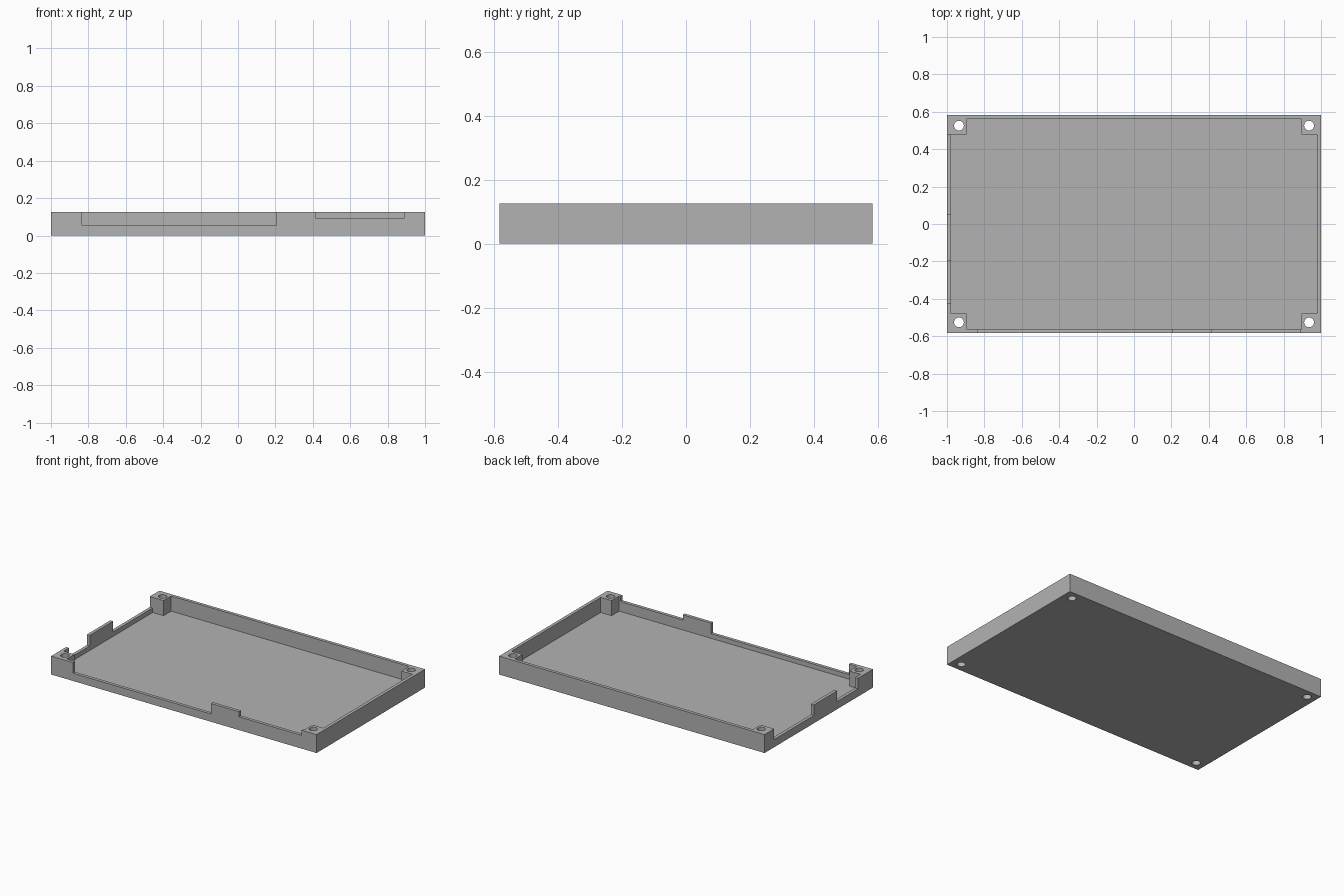
import bpy, bmesh, math

if "Cube" in bpy.data.objects:
    bpy.data.objects.remove(bpy.data.objects["Cube"])

HX, HY, HEIGHT = 1.0, 0.583, 0.125   # outer half sizes and height
WALL, POST = 0.022, 0.104            # wall / floor thickness, corner post size
RIM = 0.053                          # height of the low rim inside the notches

gray = bpy.data.materials.new("gray_plastic")
gray.diffuse_color = (0.45, 0.45, 0.45, 1)
gray.use_nodes = True
gray.node_tree.nodes["Principled BSDF"].inputs["Base Color"].default_value = gray.diffuse_color


def prism(name, points, z0, z1):
    """Extrude a flat outline from z0 to z1."""
    bm = bmesh.new()
    face = bm.faces.new([bm.verts.new((x, y, z0)) for x, y in points])
    new = bmesh.ops.extrude_face_region(bm, geom=[face])["geom"]
    bmesh.ops.translate(bm, vec=(0, 0, z1 - z0),
                        verts=[v for v in new if isinstance(v, bmesh.types.BMVert)])
    bmesh.ops.recalc_face_normals(bm, faces=bm.faces)
    mesh = bpy.data.meshes.new(name)
    bm.to_mesh(mesh)
    bm.free()
    mesh.materials.append(gray)
    obj = bpy.data.objects.new(name, mesh)
    bpy.context.collection.objects.link(obj)
    return obj


def rect(x0, x1, y0, y1):
    return [(x0, y0), (x1, y0), (x1, y1), (x0, y1)]


def circle(cx, cy, r, n=32):
    return [(cx + r * math.cos(2 * math.pi * i / n),
             cy + r * math.sin(2 * math.pi * i / n)) for i in range(n)]


def cut(target, cutter):
    """Subtract the cutter from the target, then remove the cutter."""
    mod = target.modifiers.new("cut", 'BOOLEAN')
    mod.operation, mod.solver, mod.object = 'DIFFERENCE', 'EXACT', cutter
    bpy.context.view_layer.objects.active = target
    bpy.ops.object.modifier_apply(modifier=mod.name)
    bpy.data.objects.remove(cutter)


tray = prism("tray", rect(-HX, HX, -HY, HY), 0, HEIGHT)
TOP = HEIGHT + 0.1

# Cavity: rectangle with the four corner posts left standing
ix, iy, px, py = HX - WALL, HY - WALL, HX - POST, HY - POST
cavity = [(ix, -py), (ix, py), (px, py), (px, iy), (-px, iy), (-px, py),
          (-ix, py), (-ix, -py), (-px, -py), (-px, -iy), (px, -iy), (px, -py)]
cut(tray, prism("cavity_cutter", cavity, WALL, TOP))

# Connector notches in the front wall
for x0, x1, z in ((-0.835, 0.205, RIM), (0.417, 0.888, 0.09)):
    cut(tray, prism("front_notch_cutter", rect(x0, x1, -HY - 0.05, -iy + 0.005), z, TOP))

# Connector notches in the left wall
for y0, y1 in ((-0.422, -0.198), (0.053, py)):
    cut(tray, prism("left_notch_cutter", rect(-HX - 0.05, -ix + 0.005, y0, y1), RIM, TOP))

# Screw holes through the corner posts
for sx in (-1, 1):
    for sy in (-1, 1):
        cut(tray, prism("hole_cutter", circle(sx * 0.936, sy * 0.526, 0.026), -0.1, TOP))

# Smooth hole walls, sharp edges elsewhere
tray.select_set(True)
bpy.context.view_layer.objects.active = tray
bpy.ops.object.shade_smooth_by_angle(angle=math.radians(30))
